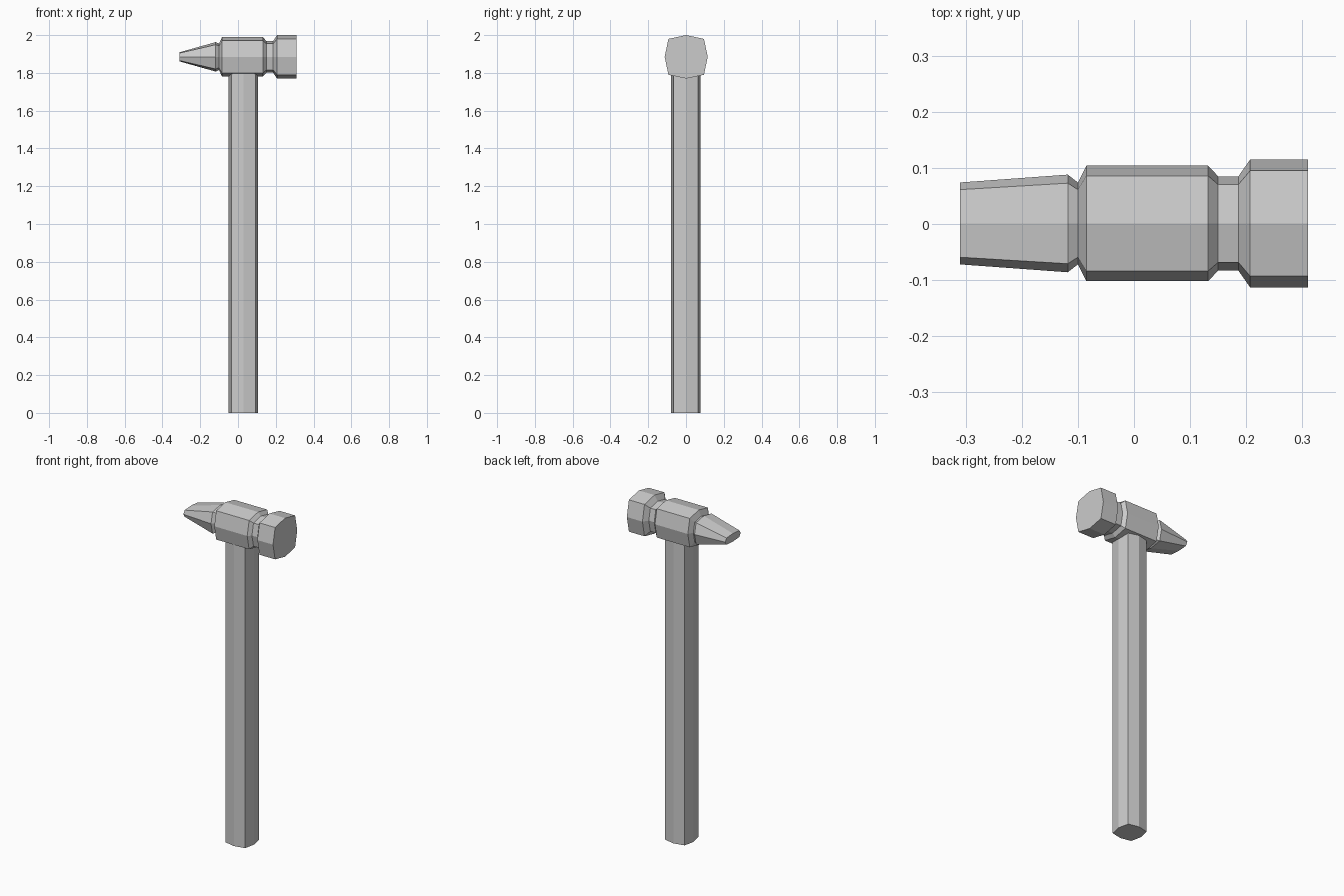
import bpy, bmesh
from mathutils import Vector

if "Cube" in bpy.data.objects:
    bpy.data.objects.remove(bpy.data.objects["Cube"])

K = 0.825  # corner position of the bulging eight-sided section
OCT = [(1, 0), (K, K), (0, 1), (-K, K), (-1, 0), (-K, -K), (0, -1), (K, -K)]


def loft(name, rings):
    """Skin a stack of rings (lists of points) and cap both ends."""
    bm = bmesh.new()
    loops = [[bm.verts.new(Vector(p)) for p in ring] for ring in rings]
    for a, b in zip(loops, loops[1:]):
        n = len(a)
        for i in range(n):
            j = (i + 1) % n
            bm.faces.new((a[i], a[j], b[j], b[i]))
    bm.faces.new(loops[0])
    bm.faces.new(loops[-1])
    bmesh.ops.recalc_face_normals(bm, faces=bm.faces)
    mesh = bpy.data.meshes.new(name)
    bm.to_mesh(mesh)
    bm.free()
    obj = bpy.data.objects.new(name, mesh)
    bpy.context.collection.objects.link(obj)
    return obj


# Handle: straight eight-sided shaft, its top end tucked into the head
loft("handle", [[(0.029 + 0.078 * u, -0.001 + 0.078 * v, z) for u, v in OCT]
                for z in (0, 1.82)])

# Head: (x, half width, half height) from wedge tip to striking face
HEAD_Z = 1.885
SECTIONS = [
    (-0.31, 0.073, 0.024), (-0.118, 0.087, 0.078),   # wedge
    (-0.10, 0.073, 0.070),                           # groove
    (-0.085, 0.103, 0.104), (0.132, 0.103, 0.104),   # body
    (0.15, 0.084, 0.084), (0.186, 0.084, 0.084),     # neck
    (0.207, 0.114, 0.115), (0.31, 0.114, 0.115),     # striking face
]
loft("hammer_head", [[(x, 0.001 + w * u, HEAD_Z + h * v) for u, v in OCT]
                     for x, w, h in SECTIONS])
